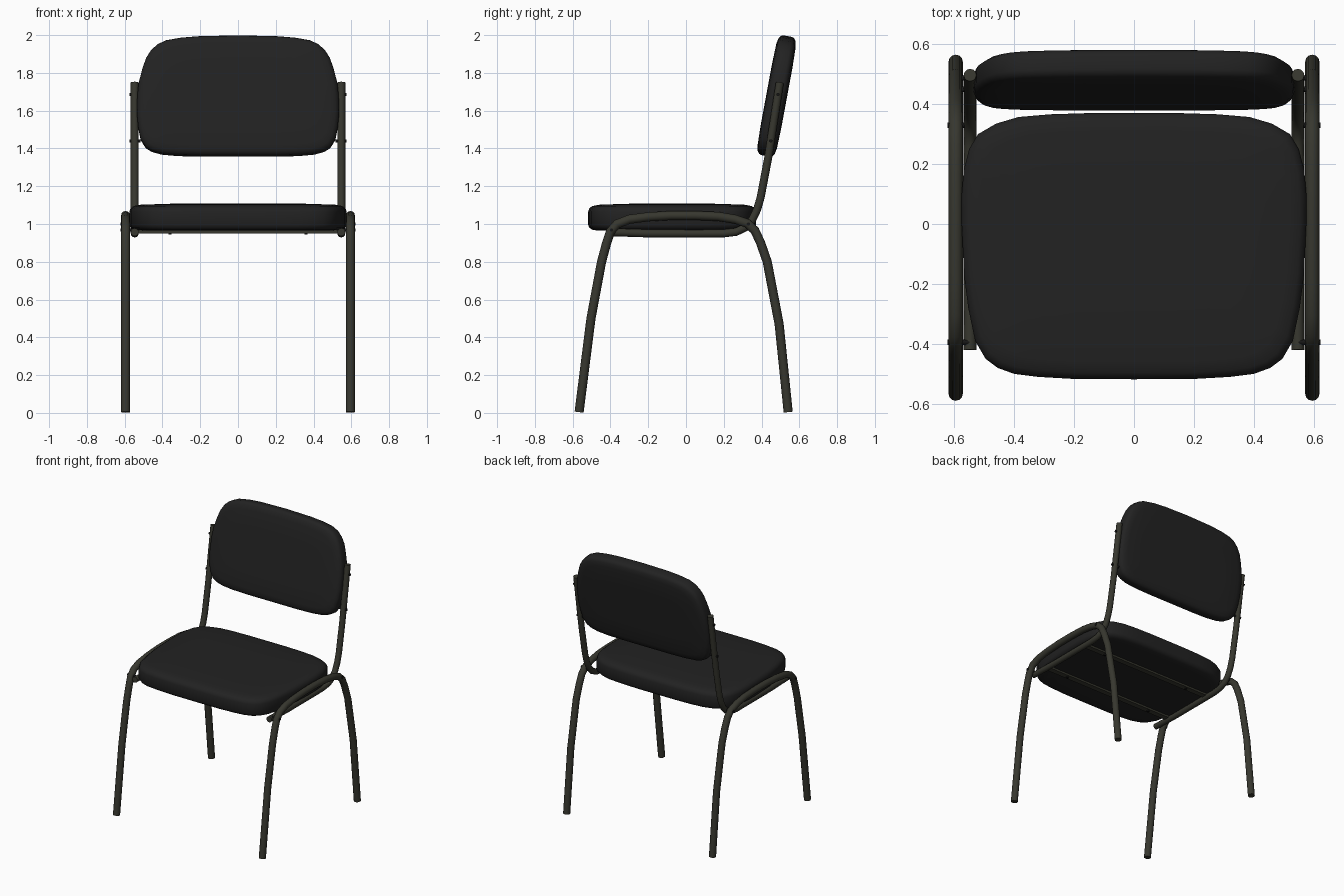
import bpy, bmesh, math
from mathutils import Vector, Matrix

if "Cube" in bpy.data.objects:
    bpy.data.objects.remove(bpy.data.objects["Cube"])


def material(name, rgb):
    m = bpy.data.materials.new(name)
    m.diffuse_color = (*rgb, 1)
    m.use_nodes = True
    m.node_tree.nodes["Principled BSDF"].inputs["Base Color"].default_value = m.diffuse_color
    return m


FABRIC = material("black upholstery", (0.016, 0.016, 0.016))
METAL = material("dark olive metal", (0.038, 0.038, 0.028))
BOLT = material("black bolt", (0.008, 0.008, 0.008))


def finish(name, bm, mat, angle=40):
    bmesh.ops.recalc_face_normals(bm, faces=bm.faces)
    me = bpy.data.meshes.new(name)
    bm.to_mesh(me)
    bm.free()
    ob = bpy.data.objects.new(name, me)
    bpy.context.collection.objects.link(ob)
    me.materials.append(mat)
    bpy.ops.object.select_all(action='DESELECT')
    ob.select_set(True)
    bpy.context.view_layer.objects.active = ob
    bpy.ops.object.shade_smooth_by_angle(angle=math.radians(angle))
    return ob


def pad(name, half, rings, matrix):
    """Cushion: mirrored half outline stacked in rings of (inset, height)."""
    outline = half + [(-x, y) for x, y in half[-2:0:-1]]
    w = max(x for x, _ in half)
    ys = [y for _, y in half]
    mid, d = (max(ys) + min(ys)) / 2, (max(ys) - min(ys)) / 2
    bm = bmesh.new()
    loops = []
    for inset, h in rings:
        loops.append([bm.verts.new((x * (1 - inset / w), mid + (y - mid) * (1 - inset / d), h))
                      for x, y in outline])
    n = len(outline)
    for a, b in zip(loops, loops[1:]):
        for i in range(n):
            j = (i + 1) % n
            bm.faces.new((a[i], a[j], b[j], b[i]))
    bm.faces.new(loops[0][::-1])
    bm.faces.new(loops[-1])
    bm.transform(matrix)
    return finish(name, bm, FABRIC, 50)


def tube(name, x, path, radius, sides=12):
    """Round bar following a (y, z) path in a plane of constant x."""
    pts = [Vector((x, y, z)) for y, z in path]
    bm = bmesh.new()
    loops = []
    for i, p in enumerate(pts):
        t = (pts[min(i + 1, len(pts) - 1)] - pts[max(i - 1, 0)]).normalized()
        side = Vector((1, 0, 0))
        up = t.cross(side)
        loops.append([bm.verts.new(p + radius * (math.cos(a) * side + math.sin(a) * up))
                      for a in (2 * math.pi * k / sides for k in range(sides))])
    for a, b in zip(loops, loops[1:]):
        for k in range(sides):
            j = (k + 1) % sides
            bm.faces.new((a[k], a[j], b[j], b[k]))
    bm.faces.new(loops[0])
    bm.faces.new(loops[-1])
    return finish(name, bm, METAL)


def cylinder(name, loc, radius, depth, axis, mat):
    bm = bmesh.new()
    bmesh.ops.create_cone(bm, cap_ends=True, segments=10, radius1=radius, radius2=radius, depth=depth)
    rot = Matrix.Rotation(math.pi / 2, 4, 'Y') if axis == 'X' else Matrix()
    bm.transform(Matrix.Translation(loc) @ rot)
    return finish(name, bm, mat)


# Seat cushion
seat_half = [(0, -.518), (.2, -.517), (.32, -.51), (.4, -.5), (.455, -.48), (.495, -.45), (.53, -.39),
             (.553, -.28), (.567, -.17), (.575, 0), (.575, .1), (.568, .18), (.55, .25), (.52, .3),
             (.46, .335), (.385, .357), (.28, .366), (.15, .37), (0, .37)]
pad("seat", seat_half,
    [(.06, .965), (.025, .968), (.007, .979), (0, .995), (0, 1.065), (.006, 1.083),
     (.022, 1.095), (.06, 1.102), (.2, 1.107), (.35, 1.109)], Matrix())

# Backrest cushion, leaned back
back_half = [(0, -.323), (.2, -.323), (.32, -.32), (.405, -.312), (.455, -.298), (.488, -.278),
             (.515, -.235), (.528, -.17), (.535, -.1), (.533, 0), (.525, .07), (.507, .14), (.487, .2),
             (.46, .243), (.425, .275), (.38, .296), (.3, .31), (.2, .318), (0, .322)]
lean = Matrix.Translation((0, .48, 1.678)) @ Matrix.Rotation(math.radians(90 - 10.5), 4, 'X')
pad("backrest", back_half,
    [(.16, -.055), (.05, -.052), (.02, -.046), (.005, -.036), (0, -.022), (0, .022),
     (.005, .036), (.02, .046), (.05, .052), (.16, .055)], lean)

# Tubular frame, both sides
leg_path = [(-.566, .004), (-.503, .5), (-.447, .8), (-.42, .9), (-.4, .96), (-.365, 1.0), (-.3, 1.025),
            (-.2, 1.038), (-.08, 1.045), (.05, 1.045), (.17, 1.04), (.26, 1.025), (.325, 1.003),
            (.365, .965), (.395, .9), (.43, .8), (.493, .47), (.541, .004)]
back_path = [(-.42, .957), (-.2, .95), (0, .95), (.2, .95), (.265, .958), (.315, .982), (.35, 1.02),
             (.376, 1.075), (.395, 1.14), (.435, 1.35), (.497, 1.75)]
for side, s in (("left", -1), ("right", 1)):
    tube(f"{side}_leg_hoop", s * .595, leg_path, .024)
    tube(f"{side}_back_post", s * .547, back_path, .021)
    # Bolts through hoop and post
    for i, (y, z) in enumerate([(-.395, .968), (.33, 1.0)]):
        cylinder(f"{side}_frame_bolt_{i}", (s * .585, y, z), .009, .075, 'X', BOLT)
    for i, (y, z) in enumerate([(.449, 1.44), (.487, 1.685)]):
        cylinder(f"{side}_back_bolt_{i}", (s * .545, y, z), .009, .06, 'X', BOLT)

# Cross strips under the seat, with screws
for i, y in enumerate((-.28, .12)):
    bm = bmesh.new()
    bmesh.ops.create_cube(bm, size=1)
    bm.transform(Matrix.Translation((0, y, .959)) @ Matrix.Diagonal((1.09, .04, .016, 1)))
    finish(f"seat_strip_{i}", bm, METAL)
    for s in (-1, 1):
        cylinder(f"strip_screw_{i}_{s}", (s * .36, y, .95), .009, .012, 'Z', BOLT)
